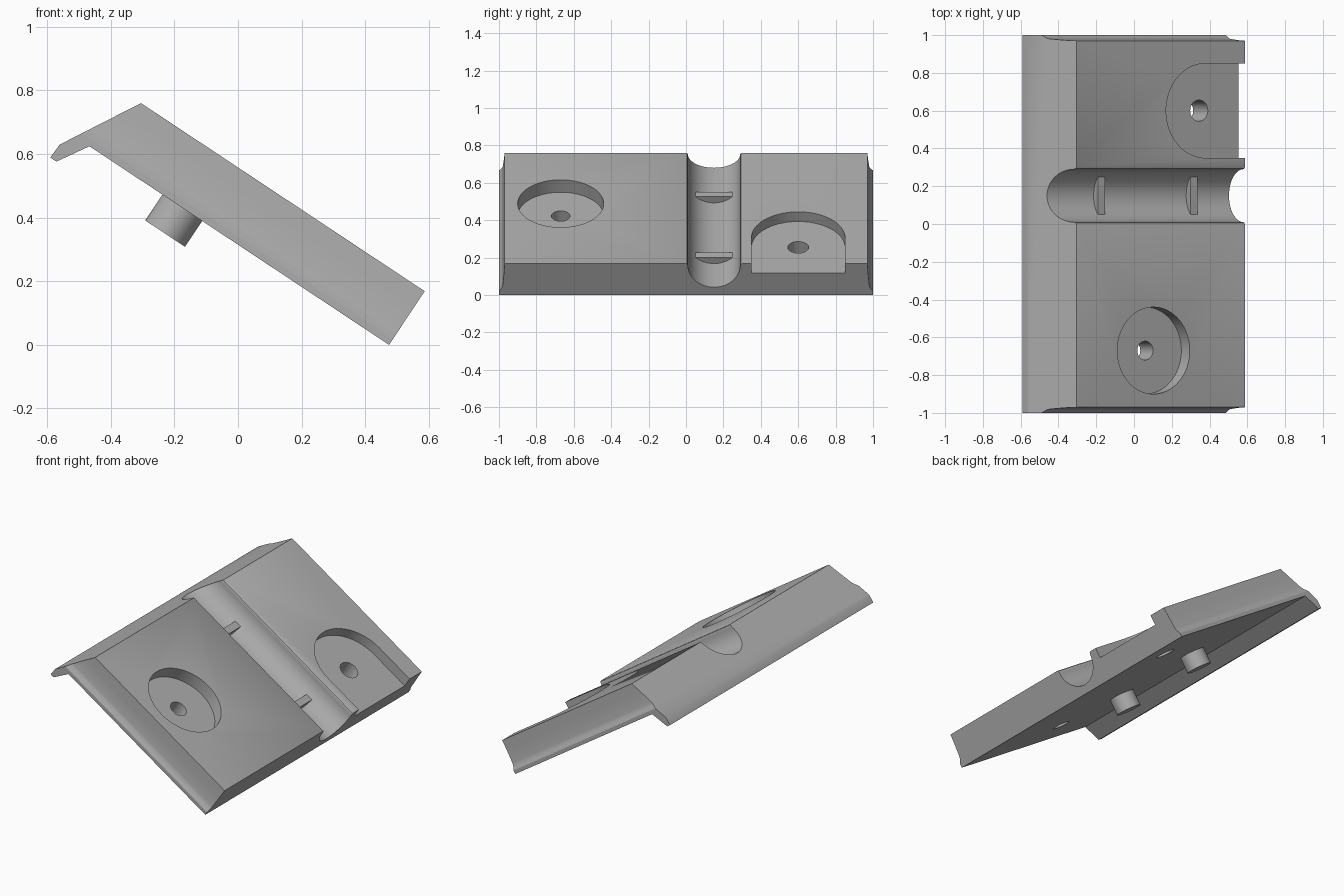
import bpy, bmesh, math
from mathutils import Matrix, Vector

if "Cube" in bpy.data.objects:
    bpy.data.objects.remove(bpy.data.objects["Cube"])

# Everything is built flat (x along the slope, y across, z normal to it), then tilted
TILT = Matrix.Translation((-0.305, 0, 0.76)) @ Matrix.Rotation(math.radians(33.54), 4, 'Y')

grey = bpy.data.materials.new("plain_grey")
grey.diffuse_color = (0.42, 0.42, 0.42, 1)
grey.use_nodes = True
grey.node_tree.nodes["Principled BSDF"].inputs["Base Color"].default_value = grey.diffuse_color


def prism(name, pts, axis, lo, hi):
    """Extrude a 2D outline along axis 0/1/2 (the outline uses the other two axes in order)."""
    def place(p, h):
        c = list(p)
        c.insert(axis, h)
        return Vector(c)
    bm = bmesh.new()
    base = bm.faces.new([bm.verts.new(place(p, lo)) for p in pts])
    ext = bmesh.ops.extrude_face_region(bm, geom=[base])["geom"]
    shift = place((0, 0), hi - lo)
    bmesh.ops.translate(bm, vec=shift, verts=[v for v in ext if isinstance(v, bmesh.types.BMVert)])
    bmesh.ops.recalc_face_normals(bm, faces=bm.faces)
    me = bpy.data.meshes.new(name)
    bm.to_mesh(me)
    bm.free()
    me.materials.append(grey)
    ob = bpy.data.objects.new(name, me)
    bpy.context.collection.objects.link(ob)
    return ob


def arc(cx, cy, r, a0, a1, n):
    return [(cx + r * math.cos(math.radians(a0 + (a1 - a0) * i / n)),
             cy + r * math.sin(math.radians(a0 + (a1 - a0) * i / n))) for i in range(n + 1)]


def circle(cx, cy, r, n=64):
    return arc(cx, cy, r, 0, 360, n)[:-1]


def boolean(ob, cutter, op):
    mod = ob.modifiers.new(op, 'BOOLEAN')
    mod.operation, mod.solver, mod.object = op, 'EXACT', cutter
    bpy.context.view_layer.update()
    dg = bpy.context.evaluated_depsgraph_get()
    me = bpy.data.meshes.new_from_object(ob.evaluated_get(dg))
    ob.modifiers.clear()
    ob.data = me
    bpy.data.objects.remove(cutter)


# Sloped plate with hooked lip along the upper edge
body = prism("sloped_plate", [(0, 0), (1.07, 0), (1.07, -0.2025), (-0.06, -0.2025),
                              (-0.12, -0.3), (-0.143, -0.3), (-0.141, -0.25)], 1, -1, 1)

# Cross-section with coved ends and a half-round channel
end = [(1.0, -0.5), (1.0, -0.18), (0.994, -0.17), (0.985, -0.157), (0.98, -0.14),
       (0.973, -0.06), (0.97, 0)]
channel = [(0.301, 0), (0.294, -0.004)] + arc(0.15, -0.012, 0.14, 0, -180, 40) \
    + [(0.006, -0.004), (-0.001, 0)]
up = 0.02
section = end + [(0.97, up), (0.301, up)] + channel + [(-0.001, up), (-0.97, up)] \
    + [(-y, z) for y, z in reversed(end)]
boolean(body, prism("section_cutter", section, 0, -0.6, 1.6), 'INTERSECT')

# Round recess, open-ended recess and the screw holes through both
boolean(body, prism("recess_cutter", circle(0.49, -0.67, 0.23), 2, -0.08, 0.1), 'DIFFERENCE')
slot = arc(0.82, 0.6, 0.25, 90, 270, 40) + [(1.2, 0.35), (1.2, 0.85)]
boolean(body, prism("slot_cutter", slot, 2, -0.062, 0.1), 'DIFFERENCE')
for u, y, r in ((0.49, -0.67, 0.05), (0.82, 0.6, 0.056)):
    boolean(body, prism("hole_cutter", circle(u, y, r, 40), 2, -0.4, 0.1), 'DIFFERENCE')
parts = [body]

# Flat-topped ribs across the channel
for i, u in enumerate((0.232, 0.82)):
    chord = arc(0.15, -0.012, 0.143, -136, -44, 16)
    parts.append(prism(f"channel_rib_{i + 1}", chord, 0, u - 0.022, u + 0.022))

# Locating pegs on the underside
for i, y in enumerate((-0.32, 0.32)):
    parts.append(prism(f"locating_peg_{i + 1}", circle(0.29, y, 0.075, 48), 2, -0.3, -0.19))

# Tilt into place and shade
bpy.ops.object.select_all(action='DESELECT')
for ob in parts:
    ob.data.transform(TILT)
    ob.select_set(True)
bpy.context.view_layer.objects.active = body
bpy.ops.object.shade_smooth_by_angle(angle=math.radians(30))
